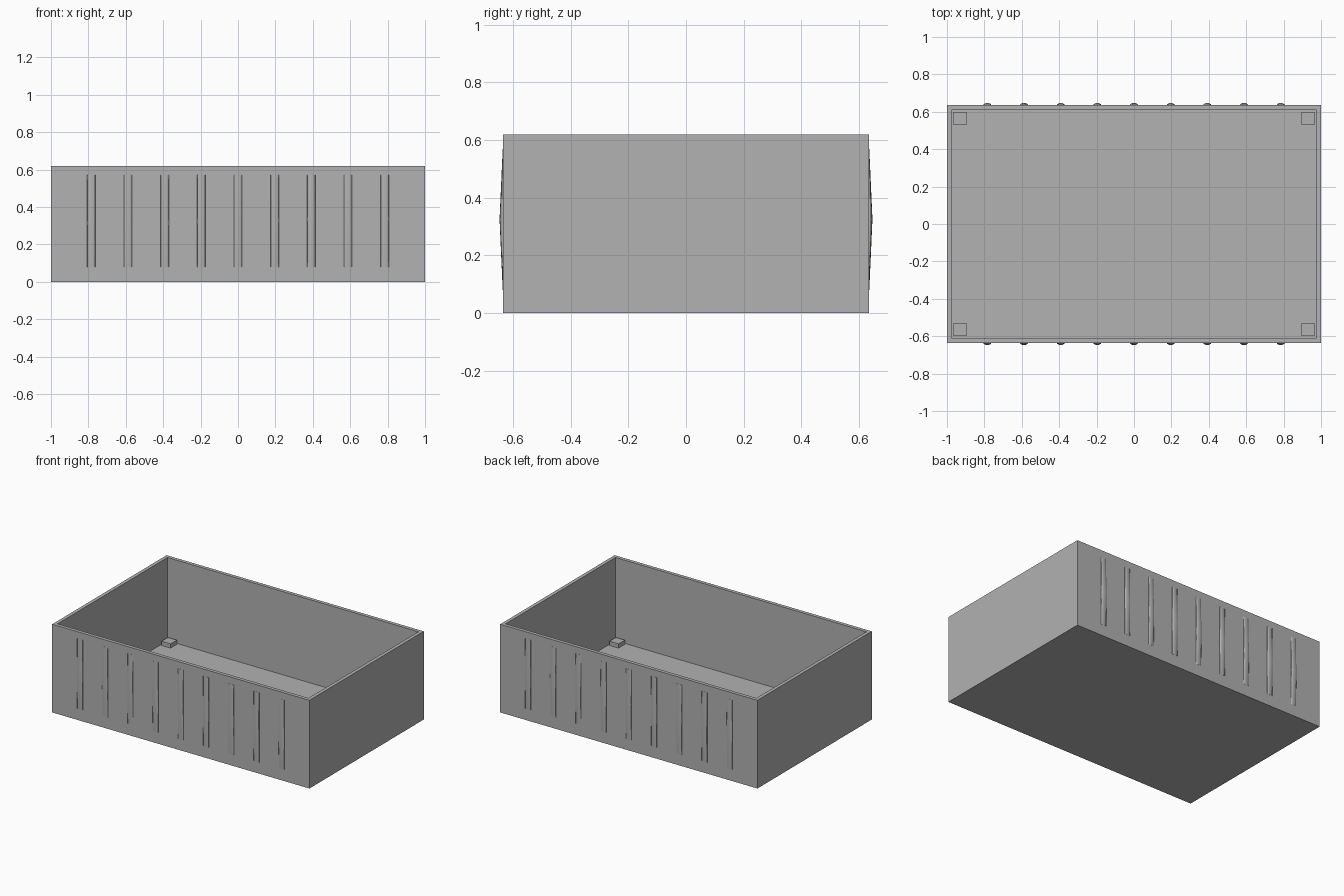
import bpy
import bmesh
import math

cube = bpy.data.objects.get("Cube")
if cube:
    bpy.data.objects.remove(cube, do_unlink=True)

LENGTH, DEPTH, HEIGHT = 2.0, 1.27, 0.62
WALL, FLOOR = 0.035, 0.035

grey = bpy.data.materials.new("plain_grey")
grey.use_nodes = True
colour = (0.445, 0.445, 0.445, 1)
grey.diffuse_color = colour
grey.node_tree.nodes["Principled BSDF"].inputs["Base Color"].default_value = colour


def add_object(name, bm):
    bmesh.ops.recalc_face_normals(bm, faces=bm.faces)
    mesh = bpy.data.meshes.new(name)
    bm.to_mesh(mesh)
    bm.free()
    mesh.materials.append(grey)
    obj = bpy.data.objects.new(name, mesh)
    bpy.context.collection.objects.link(obj)
    return obj


def box(bm, centre, size):
    verts = bmesh.ops.create_cube(bm, size=1)["verts"]
    bmesh.ops.scale(bm, vec=size, verts=verts)
    bmesh.ops.translate(bm, vec=centre, verts=verts)


# Open tray: inset the top, then sink the opening down to the floor
bm = bmesh.new()
box(bm, (0, 0, HEIGHT / 2), (LENGTH, DEPTH, HEIGHT))
top = max(bm.faces, key=lambda f: f.calc_center_median().z)
bmesh.ops.inset_region(bm, faces=[top], thickness=WALL)
sunk = bmesh.ops.extrude_face_region(bm, geom=[top])["geom"]
bmesh.ops.translate(bm, vec=(0, 0, FLOOR - HEIGHT),
                    verts=[v for v in sunk if isinstance(v, bmesh.types.BMVert)])
if top.is_valid:
    bmesh.ops.delete(bm, geom=[top], context="FACES")
add_object("tray", bm)

# Small blocks in the inside corners
BLOCK, BLOCK_HEIGHT = 0.07, 0.03
for sx, side in ((-1, "right"), (1, "left")):
    for sy, end in ((-1, "front"), (1, "back")):
        bm = bmesh.new()
        box(bm, (sx * (LENGTH / 2 - WALL - BLOCK / 2),
                 sy * (DEPTH / 2 - WALL - BLOCK / 2),
                 FLOOR + BLOCK_HEIGHT / 2), (BLOCK, BLOCK, BLOCK_HEIGHT))
        add_object(f"corner_block_{end}_{side}", bm)

# Shallow ribs that swell at mid height, along the front and back
RIBS, SPACING, HALF_WIDTH, ARC = 9, 0.196, 0.022, 6
RINGS = ((0.08, 0.001), (0.325, 0.012), (0.57, 0.001))
for sy, end in ((-1, "front"), (1, "back")):
    bm = bmesh.new()
    for i in range(RIBS):
        x = (i - (RIBS - 1) / 2) * SPACING
        rings = []
        for z, bulge in RINGS:
            angles = [math.pi * k / ARC for k in range(ARC + 1)]
            rings.append([bm.verts.new((x - HALF_WIDTH * math.cos(a),
                                        sy * (DEPTH / 2 + bulge * math.sin(a)), z))
                          for a in angles])
        for low, high in zip(rings, rings[1:]):
            for k in range(ARC):
                bm.faces.new((low[k], low[k + 1], high[k + 1], high[k]))
            bm.faces.new((low[ARC], low[0], high[0], high[ARC]))
        bm.faces.new(rings[0])
        bm.faces.new(rings[-1])
    ribs = add_object(f"{end}_ribs", bm)
    for face in ribs.data.polygons:
        face.use_smooth = abs(face.normal.z) < 0.9
